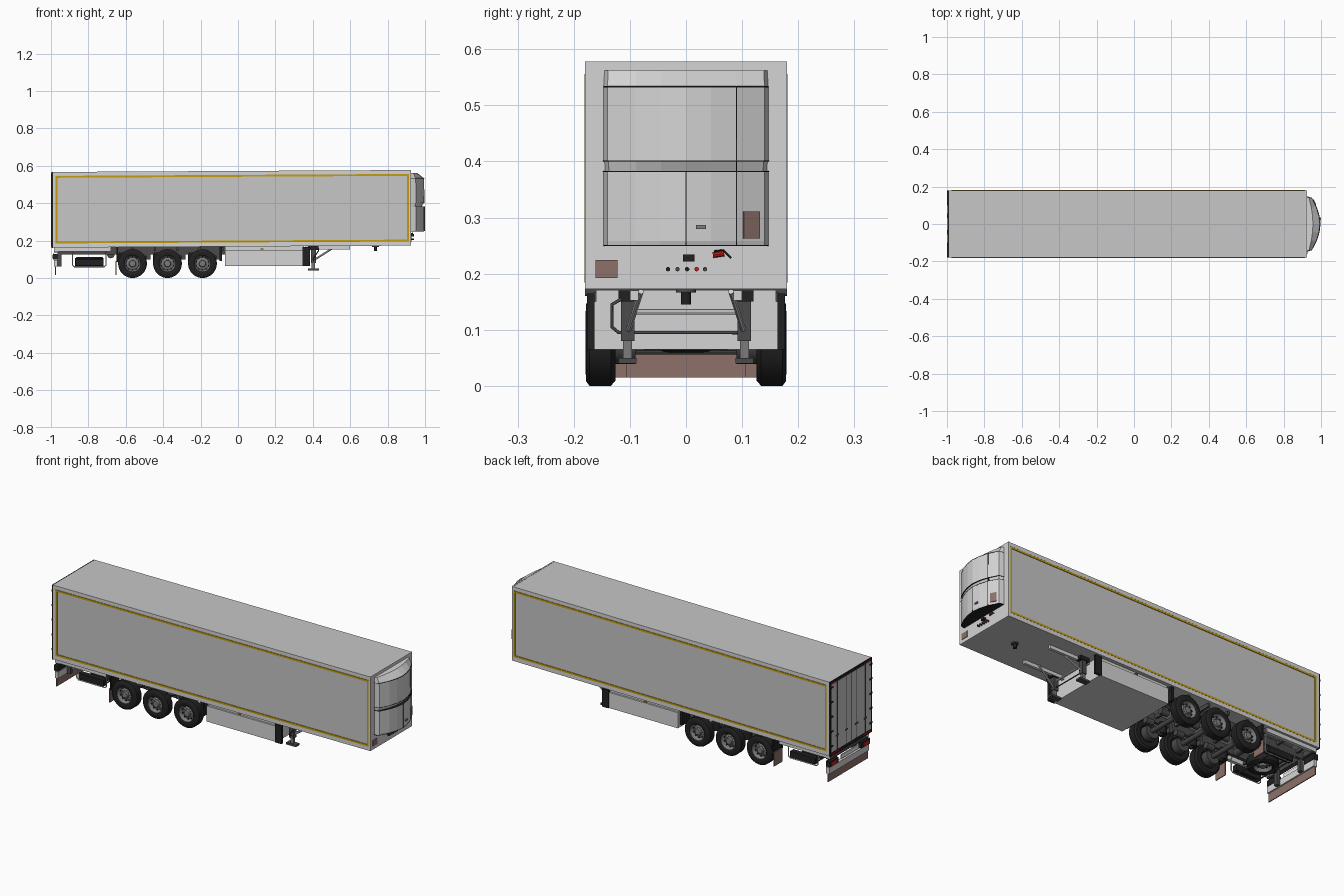
import bpy, bmesh, math
from mathutils import Vector

cube = bpy.data.objects.get("Cube")
if cube:
    bpy.data.objects.remove(cube, do_unlink=True)


def material(name, r, g, b):
    m = bpy.data.materials.new(name)
    m.use_nodes = True
    m.diffuse_color = (r, g, b, 1)
    m.node_tree.nodes["Principled BSDF"].inputs["Base Color"].default_value = (r, g, b, 1)
    return m


PANEL = material("panel grey", .57, .57, .57)
LIGHT = material("frame light grey", .66, .66, .66)
BLACK = material("rubber black", .015, .015, .015)
STEEL = material("chassis grey", .07, .07, .07)
HUB = material("hub grey", .2, .2, .2)
YELLOW = material("marking yellow", .55, .34, .005)
RED = material("lamp red", .6, .01, .01)
BROWN = material("flap brown", .27, .165, .14)
WHITE = material("plate white", .85, .85, .85)


def finish(name, bm, mats, smooth=False):
    bmesh.ops.recalc_face_normals(bm, faces=bm.faces)
    mesh = bpy.data.meshes.new(name)
    bm.to_mesh(mesh)
    bm.free()
    for m in mats:
        mesh.materials.append(m)
    ob = bpy.data.objects.new(name, mesh)
    bpy.context.collection.objects.link(ob)
    if smooth:
        bpy.ops.object.select_all(action='DESELECT')
        ob.select_set(True)
        bpy.context.view_layer.objects.active = ob
        bpy.ops.object.shade_smooth_by_angle(angle=math.radians(35))
    return ob


def box(name, x, y, z, mat, slope=0.0):
    """Box between ranges; slope tilts it along the length."""
    bm = bmesh.new()
    bmesh.ops.create_cube(bm, size=1)
    for v in bm.verts:
        v.co = Vector([r[0] if c < 0 else r[1] for c, r in zip(v.co, (x, y, z))])
        v.co.z += slope * v.co.x
    return finish(name, bm, [mat])


def pair(name, x, y, z, mat, slope=0.0):
    """Box repeated on the left (+y given) and the other side."""
    box(name + "_a", x, y, z, mat, slope)
    box(name + "_b", x, (-y[1], -y[0]), z, mat, slope)


def rod(name, a, b, r, mat, sides=16):
    a, b = Vector(a), Vector(b)
    bm = bmesh.new()
    bmesh.ops.create_cone(bm, cap_ends=True, segments=sides, radius1=r, radius2=r, depth=(b - a).length)
    ob = finish(name, bm, [mat], True)
    ob.location = (a + b) / 2
    ob.rotation_euler = (b - a).to_track_quat('Z', 'Y').to_euler()
    return ob


def tube(name, points, r, mat, cyclic=False):
    cu = bpy.data.curves.new(name, 'CURVE')
    cu.dimensions = '3D'
    cu.bevel_depth, cu.bevel_resolution, cu.use_fill_caps = r, 2, True
    sp = cu.splines.new('POLY')
    sp.points.add(len(points) - 1)
    for p, co in zip(sp.points, points):
        p.co = (*co, 1)
    sp.use_cyclic_u = cyclic
    cu.materials.append(mat)
    ob = bpy.data.objects.new(name, cu)
    bpy.context.collection.objects.link(ob)


def wheel(name, centre, axis):
    """Tyre and dished rim turned about one axis, with wheel bolts and vent holes."""
    tyre = [(0, .012), (.04, .012), (.045, 0), (.068, 0), (.077, .008), (.077, .046), (.069, .052), (.05, .053), (.044, .05)]
    rim = [(.041, .04), (.034, .03), (.024, .034), (.019, .036), (.016, .046), (0, .047)]
    bm = bmesh.new()
    verts = [bm.verts.new((r, 0, h)) for r, h in tyre + rim]
    edges = [bm.edges.new(e) for e in zip(verts, verts[1:])]
    bmesh.ops.spin(bm, geom=verts + edges, cent=(0, 0, 0), axis=(0, 0, 1), angle=math.tau, steps=36, use_duplicate=False)
    bmesh.ops.remove_doubles(bm, verts=bm.verts, dist=.0002)
    for f in bm.faces:
        c = f.calc_center_median()
        f.material_index = int(math.hypot(c.x, c.y) < .044 and c.z > .02)
    for i in range(10):
        for r, size, h, mat, off in ((.022, .0022, .036, 1, 0), (.034, .0045, .031, 0, .5)):
            a = math.tau * (i + off) / 10
            new = bmesh.ops.create_cone(bm, cap_ends=True, segments=8, radius1=size, radius2=size, depth=.006)["verts"]
            bmesh.ops.translate(bm, verts=new, vec=(r * math.cos(a), r * math.sin(a), h))
            for f in {f for v in new for f in v.link_faces}:
                f.material_index = mat
    ob = finish(name, bm, [BLACK, HUB], True)
    ob.location = centre
    ob.rotation_euler = Vector(axis).to_track_quat('Z', 'Y').to_euler()


def loft(name, levels, mat):
    """Curved cooling-unit plan stacked through (height, depth) levels."""
    half = [(0, .147), (.027, .14), (.053, .09), (.067, .045)]
    plan = half + [(.073, 0)] + [(x, -y) for x, y in reversed(half)]
    bm = bmesh.new()
    rings = [[bm.verts.new((.924 + x * d, y * w, z)) for x, y in plan] for z, d, w in levels]
    n = len(plan)
    for lo, hi in zip(rings, rings[1:]):
        for i in range(n):
            j = (i + 1) % n
            bm.faces.new((lo[i], lo[j], hi[j], hi[i]))
    bm.faces.new(rings[0])
    bm.faces.new(rings[-1])
    return finish(name, bm, [mat])


# Cargo box with lighter side frame
T = .0055
box("cargo_body", (-.99, .918), (-.178, .178), (.168, .572), PANEL, T)
box("front_wall", (.918, .925), (-.18, .18), (.168, .573), LIGHT, T)
for nm, x, z in (("top_side_rail", (-.99, .918), (.552, .572)), ("bottom_side_rail", (-.99, .918), (.168, .19)),
                 ("rear_side_post", (-.99, -.972), (.19, .552)), ("front_side_post", (.913, .918), (.19, .552))):
    pair(nm, x, (.176, .18), z, LIGHT, T)
# Yellow outline marking
for nm, x, z in (("stripe_top", (-.975, .914), (.541, .551)), ("stripe_bottom", (-.975, .914), (.19, .2)),
                 ("stripe_rear", (-.975, -.965), (.19, .551)), ("stripe_front", (.904, .914), (.19, .551))):
    pair(nm, x, (.176, .181), z, YELLOW, T)

# Rear doors, locking bars, hinges and lamps
box("rear_frame", (-.996, -.99), (-.18, .18), (.166, .572), BLACK, T)
pair("rear_door", (-.998, -.99), (.002, .17), (.187, .557), PANEL, T)
for y in (.045, .12):
    for s in (1, -1):
        rod("locking_bar", (-.997, s * y, .17), (-.997, s * y, .56), .003, STEEL, 8)
        box("bar_handle", (-1, -.996), (s * y - .012, s * y + .012), (.255, .263), STEEL)
for z in (.21, .29, .37, .45, .53):
    pair("door_hinge", (-1, -.99), (.158, .18), (z, z + .009), BLACK)
pair("top_marker", (-1, -.99), (.135, .172), (.56, .566), RED, T)
pair("bottom_marker", (-1, -.99), (.1, .172), (.172, .179), RED, T)

# Rear underrun bar with lamps and spray flap
box("rear_beam", (-.985, -.96), (-.165, .165), (.135, .168), STEEL)
box("rear_plate", (-.99, -.984), (-.075, .075), (.108, .13), WHITE)
box("underrun_bar", (-.985, -.965), (-.172, .172), (.06, .095), LIGHT)
pair("rear_lamp_housing", (-.99, -.965), (.1, .172), (.098, .128), BLACK)
pair("rear_lamp", (-.993, -.989), (.115, .165), (.104, .122), RED)
pair("underrun_bracket", (-.965, -.945), (.075, .095), (.06, .168), STEEL)
box("rear_spray_flap", (-.978, -.973), (-.172, .172), (.015, .06), BROWN)

# Chassis rails and cross members
pair("chassis_rail", (-.96, -.07), (.08, .098), (.125, .168), STEEL)
for i in range(8):
    box("cross_member", (-.93 + i * .12, -.918 + i * .12), (-.165, .165), (.145, .166), STEEL)
pair("tail_side_sill", (-.985, -.68), (.15, .168), (.142, .166), LIGHT)
pair("gooseneck_rail", (.36, .6), (.085, .1), (.152, .17), LIGHT)
rod("kingpin", (.735, 0, .145), (.735, 0, .18), .009, BLACK)
rod("kingpin_plate", (.735, 0, .166), (.735, 0, .174), .018, STEEL)

# Axles, suspension and wheels
for x in (-.564, -.377, -.19):
    rod("axle", (x, -.14, .077), (x, .14, .077), .012, STEEL)
    for s in (1, -1):
        wheel("wheel", (x, s * .126, .077), (0, s, 0))
        rod("brake_drum", (x, s * .09, .077), (x, s * .13, .077), .038, STEEL, 24)
        rod("trailing_arm", (x + .085, s * .085, .125), (x - .05, s * .085, .075), .009, STEEL, 8)
        rod("air_spring", (x - .055, s * .085, .075), (x - .055, s * .085, .135), .022, BLACK)
        rod("brake_chamber", (x + .03, s * .055, .095), (x + .075, s * .055, .095), .016, STEEL)
    pair("arm_hanger", (x + .075, x + .095), (.075, .1), (.1, .15), STEEL)
pair("rear_wheel_guard", (-.65, -.642), (.105, .176), (.085, .165), BLACK)
pair("wheel_mud_flap", (-.655, -.65), (.105, .176), (.015, .09), BROWN)
pair("front_wheel_guard", (-.1, -.085), (.11, .174), (.09, .165), BLACK)
rod("air_tank", (-.68, -.06, .125), (-.68, .06, .125), .02, STEEL)

# Spare wheel lying in its carrier
wheel("spare_wheel", (-.795, 0, .112), (0, 0, -1))
for s in (1, -1):
    y = s * .125
    tube("spare_carrier", [(-.875, y, .15), (-.885, y, .135), (-.885, y, .07), (-.875, y, .06),
                           (-.715, y, .06), (-.705, y, .07), (-.705, y, .135), (-.715, y, .15)], .003, LIGHT, True)
    box("carrier_tyre", (-.87, -.72), (s * .117 - .014, s * .117 + .014), (.066, .1), BLACK)
for x in (-.85, -.74):
    rod("carrier_bar", (x, -.125, .06), (x, .125, .06), .004, STEEL, 8)

# Pallet box between the wheels and legs
box("pallet_box", (-.07, .352), (-.17, .17), (.065, .15), LIGHT)
box("pallet_box_top", (-.07, .352), (-.16, .16), (.15, .17), LIGHT)
pair("pallet_box_end_cover", (.345, .385), (.163, .176), (.065, .165), BLACK)
pair("side_marker", (.12, .135), (.165, .172), (.152, .158), YELLOW)

# Landing legs with braces and crank shaft
for s in (1, -1):
    y = s * .104
    box("landing_leg", (.39, .416), (y - .012, y + .012), (.08, .17), STEEL)
    box("leg_slider", (.394, .412), (y - .008, y + .008), (.045, .08), HUB)
    box("leg_foot", (.373, .433), (y - .016, y + .016), (.04, .05), STEEL)
    box("leg_mount", (.375, .43), (y - .016, y + .016), (.15, .17), BLACK)
    rod("leg_brace", (.405, y, .095), (.52, s * .08, .168), .005, LIGHT, 8)
rod("leg_cross_tube", (.403, -.1, .132), (.403, .1, .132), .005, WHITE, 8)
tube("crank_shaft", [(.403, .1, .095), (.403, -.12, .095), (.403, -.132, .105), (.43, -.132, .145), (.43, -.115, .155)], .003, STEEL)

# Cooling unit on the nose
loft("cooling_unit_lower", [(.25, .96, 1), (.258, 1, 1), (.382, 1, 1)], LIGHT)
loft("cooling_unit_groove", [(.382, .8, .98), (.402, .95, .99)], LIGHT)
loft("cooling_unit_upper", [(.401, 1, 1), (.533, .97, 1), (.562, .45, .99)], LIGHT)
for z, d in ((.249, .97), (.381, 1.01), (.4, 1.01), (.532, .985)):
    loft("unit_seam", [(z, d, 1.005), (z + .002, d, 1.005)], BLACK)
box("unit_centre_seam", (.98, .9985), (-.001, .001), (.25, .382), BLACK)
box("unit_side_seam", (.96, .9785), (.089, .091), (.25, .533), BLACK)
box("unit_latch", (.985, 1), (.018, .036), (.28, .287), HUB)
vent = box("unit_side_label", (-.002, .002), (-.016, .016), (-.024, .024), BROWN)
vent.location = (.9655, .117, .287)
vent.rotation_euler.z = .48

# Couplings and label on the front wall
box("front_label", (.922, .928), (-.161, -.122), (.192, .224), BROWN)
box("socket_box", (.922, .94), (-.005, .015), (.222, .234), BLACK)
for y, m in ((-.032, BLACK), (-.015, STEEL), (.002, BLACK), (.019, RED), (.034, STEEL)):
    rod("coupling", (.922, y, .208), (.94, y, .208), .004, m, 10)
rod("red_air_line", (.93, .048, .233), (.93, .068, .236), .005, RED, 8)
tube("air_hose", [(.93, .05, .24), (.934, .066, .242), (.93, .08, .228)], .0015, BLACK)
